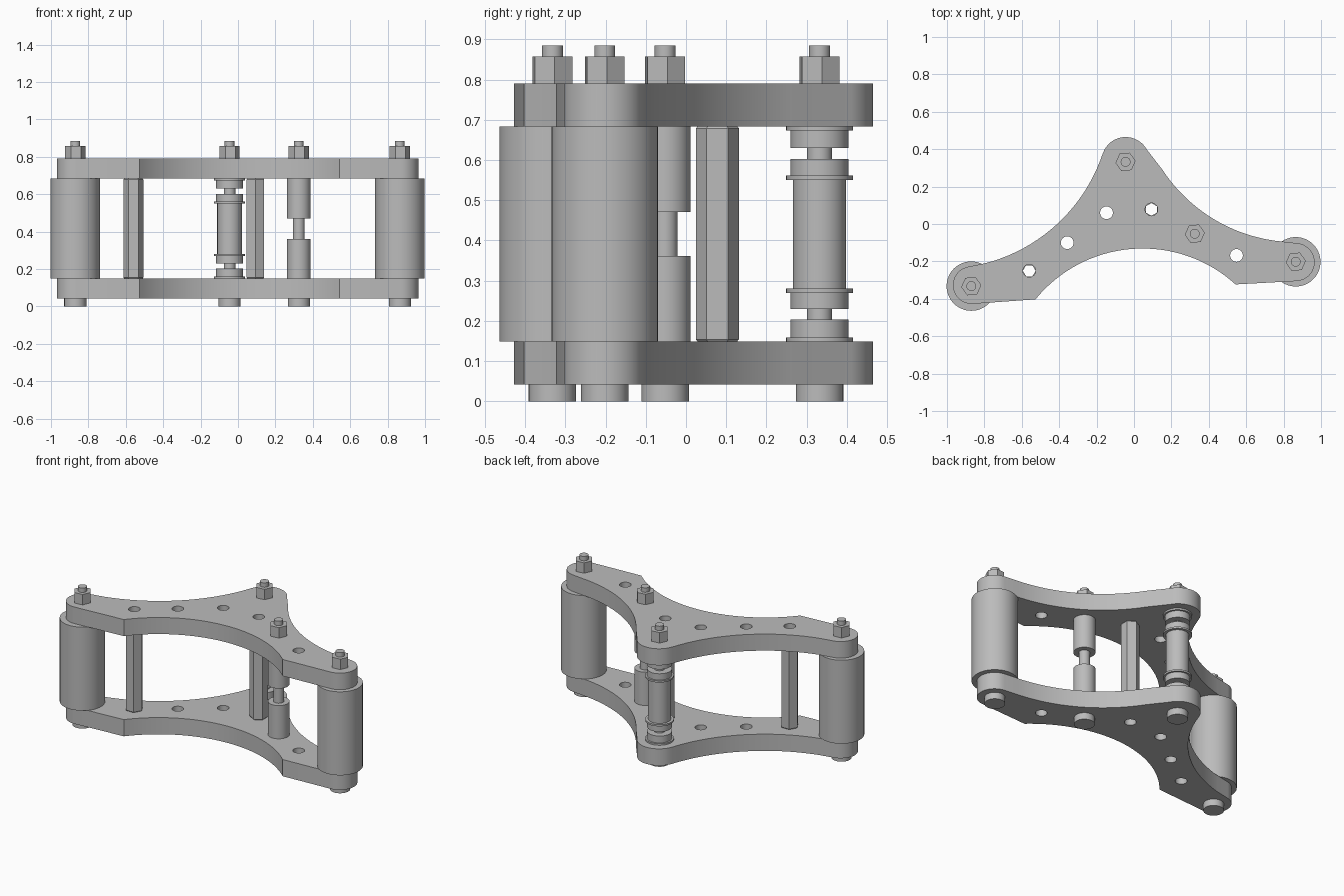
import bpy, bmesh, math
from mathutils import Vector

if "Cube" in bpy.data.objects:
    bpy.data.objects.remove(bpy.data.objects["Cube"])

metal = bpy.data.materials.new("grey metal")
metal.use_nodes = True
GREY = (0.5, 0.5, 0.5, 1)
metal.diffuse_color = GREY
metal.node_tree.nodes["Principled BSDF"].inputs["Base Color"].default_value = GREY

# Heights of the two plates and the gap between them
LOW, LOW_TOP, HIGH, HIGH_TOP = 0.042, 0.149, 0.684, 0.79


def finish(name, bm, x=0, y=0):
    bmesh.ops.recalc_face_normals(bm, faces=bm.faces)
    mesh = bpy.data.meshes.new(name)
    bm.to_mesh(mesh)
    bm.free()
    mesh.materials.append(metal)
    obj = bpy.data.objects.new(name, mesh)
    obj.location = (x, y, 0)
    bpy.context.collection.objects.link(obj)
    bpy.ops.object.select_all(action='DESELECT')
    obj.select_set(True)
    bpy.context.view_layer.objects.active = obj
    bpy.ops.object.shade_smooth_by_angle(angle=math.radians(35))
    return obj


def lathe(name, x, y, profile, sides=48, turn=0, hollow=False):
    """Turn (radius, z) points about a vertical axis; hollow joins the ends."""
    bm = bmesh.new()
    rings = []
    for r, z in profile:
        angles = [math.radians(turn) + math.tau * i / sides for i in range(sides)]
        rings.append([bm.verts.new((r * math.cos(a), r * math.sin(a), z)) for a in angles])
    pairs = list(zip(rings, rings[1:]))
    if hollow:
        pairs.append((rings[-1], rings[0]))
    else:
        bm.faces.new(rings[0])
        bm.faces.new(rings[-1])
    for a, b in pairs:
        for i in range(sides):
            j = (i + 1) % sides
            bm.faces.new((a[i], a[j], b[j], b[i]))
    return finish(name, bm, x, y)


def arc(p, q, r, steps=20):
    """Points of the circular arc from p through q to r."""
    p, q, r = Vector(p), Vector(q), Vector(r)
    a, b = q - p, r - p
    d = 2 * a.cross(b)
    c = p + Vector((b.y * a.dot(a) - a.y * b.dot(b), a.x * b.dot(b) - b.x * a.dot(a))) / d
    start = math.atan2(p.y - c.y, p.x - c.x)
    end = math.atan2(r.y - c.y, r.x - c.x)
    sweep = (end - start) % math.tau
    if d < 0:
        sweep -= math.tau
    rad = (p - c).length
    return [(c.x + rad * math.cos(start + sweep * i / steps),
             c.y + rad * math.sin(start + sweep * i / steps)) for i in range(steps + 1)]


holes = [(-0.56, -0.25), (-0.357, -0.10), (-0.147, 0.06), (0.093, 0.078), (0.548, -0.168)]
HOLE_R = 0.034

# Plate outline: inner curve, right cap, right flank, rear cap, left flank, left cap
outline = arc((-0.527, -0.403), (0.04, -0.131), (0.543, -0.323), 32)
outline += arc((0.872, -0.305), (0.966, -0.205), (0.875, -0.103))
flank = arc((0.794, -0.094), (0.404, 0.04), (0.152, 0.29))
outline += flank
outline += arc((0.067, 0.40), (-0.045, 0.465), (-0.158, 0.397))
outline += arc((-0.168, 0.375), (-0.37, 0.04), (-0.80, -0.211))
outline += arc((-0.885, -0.228), (-0.968, -0.33), (-0.865, -0.427))


def plate(name, z0, z1):
    bm = bmesh.new()
    loops = [outline]
    for hx, hy in holes:
        loops.append([(hx + HOLE_R * math.cos(math.tau * i / 32),
                       hy + HOLE_R * math.sin(math.tau * i / 32)) for i in range(32)])
    for loop in loops:
        vs = [bm.verts.new((x, y, z0)) for x, y in loop]
        for i, v in enumerate(vs):
            bm.edges.new((v, vs[(i + 1) % len(vs)]))
    bmesh.ops.triangle_fill(bm, use_beauty=True, edges=bm.edges[:])
    ext = bmesh.ops.extrude_face_region(bm, geom=bm.faces[:], use_keep_orig=True)
    top = [g for g in ext["geom"] if isinstance(g, bmesh.types.BMVert)]
    bmesh.ops.translate(bm, verts=top, vec=(0, 0, z1 - z0))
    finish(name, bm)


plate("lower_plate", LOW, LOW_TOP)
plate("upper_plate", HIGH, HIGH_TOP)

# Bolts with round heads below and hex nuts above
posts = {"left_end": (0.865, -0.202), "right_end": (-0.87, -0.332),
         "rear": (-0.045, 0.332), "middle": (0.325, -0.052)}
for place, (x, y) in posts.items():
    lathe(place + "_bolt", x, y, [(0.059, 0), (0.059, LOW), (0.031, LOW),
                                  (0.031, HIGH), (0.026, HIGH), (0.026, 0.885)])
    lathe(place + "_nut", x, y, [(0.054, HIGH_TOP), (0.054, 0.857)], 6, 6)

# Large end rollers
for place in ("left_end", "right_end"):
    lathe(place + "_roller", *posts[place], [(0.132, LOW_TOP), (0.132, HIGH)], 64)

# Spacers on the middle bolt, with a gap between
lathe("middle_lower_spacer", *posts["middle"], [(0.063, LOW_TOP), (0.063, 0.362)])
lathe("middle_upper_spacer", *posts["middle"], [(0.063, 0.471), (0.063, HIGH)])

# Flanged bearings and sleeve on the rear bolt
WIDE, BODY, SLEEVE = 0.083, 0.072, 0.066
lathe("rear_lower_bearing", *posts["rear"],
      [(WIDE, LOW_TOP), (WIDE, 0.159), (BODY, 0.159), (BODY, 0.203)])
lathe("rear_sleeve", *posts["rear"],
      [(BODY, 0.23), (BODY, 0.27), (WIDE, 0.27), (WIDE, 0.281), (SLEEVE, 0.281),
       (SLEEVE, 0.551), (WIDE, 0.551), (WIDE, 0.562), (BODY, 0.562), (BODY, 0.602)])
lathe("rear_upper_bearing", *posts["rear"],
      [(BODY, 0.63), (BODY, 0.673), (WIDE, 0.673), (WIDE, HIGH)])

# Hollow hex standoffs with chamfered ends
for name, (x, y), turn in (("right_standoff", holes[0], 0), ("left_standoff", holes[3], 30)):
    lathe(name, x, y, [(HOLE_R, LOW_TOP), (0.049, LOW_TOP), (0.0535, LOW_TOP + 0.005),
                       (0.0535, HIGH - 0.005), (0.049, HIGH), (HOLE_R, HIGH)], 6, turn, True)
